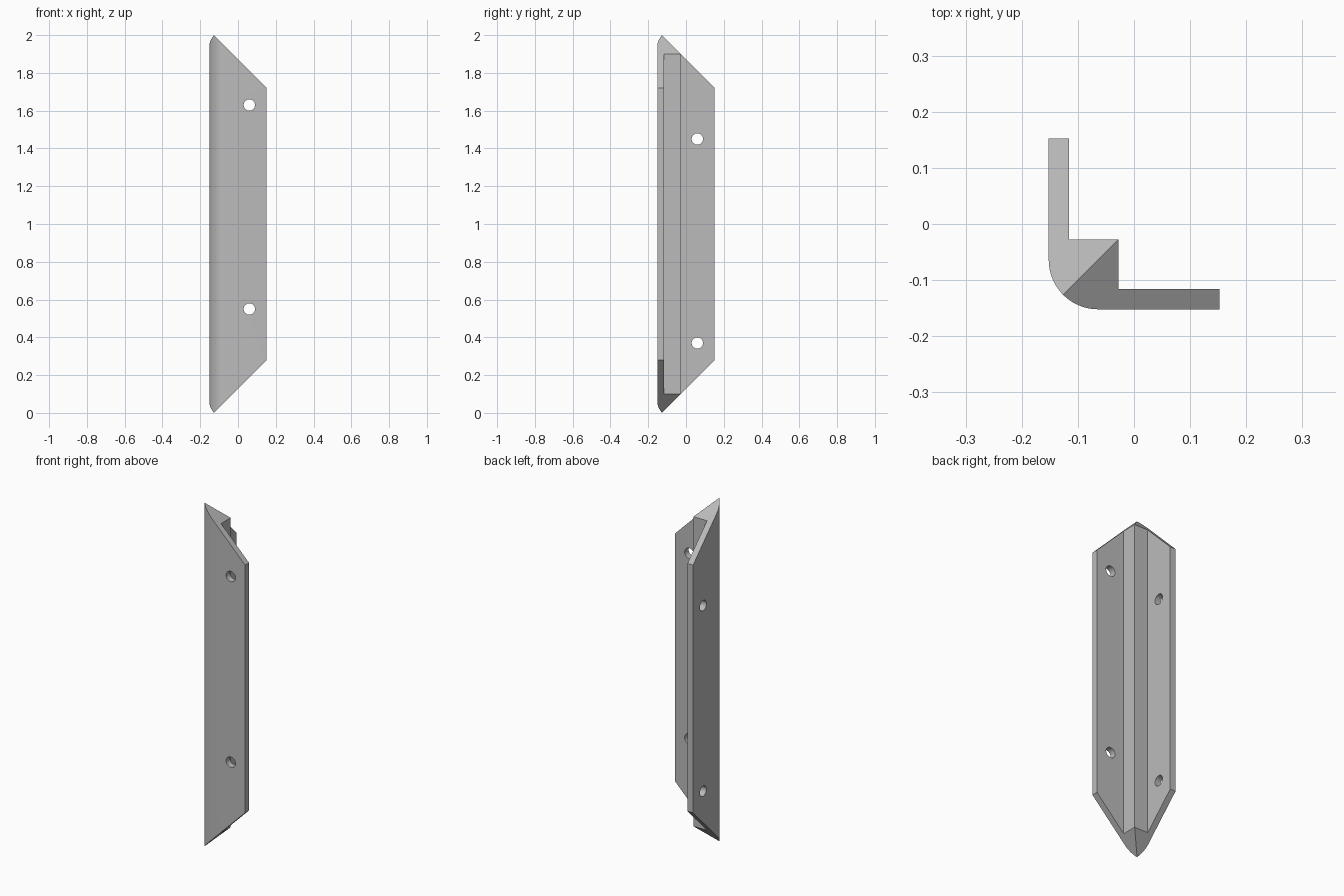
import bpy, bmesh, math

cube = bpy.data.objects.get("Cube")
if cube:
    bpy.data.objects.remove(cube, do_unlink=True)

OUT, EDGE, INNER, CORE = -0.152, 0.152, -0.116, -0.028
RADIUS = 0.088
MITRE = 0.127

grey = bpy.data.materials.new("plain_grey")
grey.use_nodes = True
colour = (0.5, 0.5, 0.5, 1)
grey.diffuse_color = colour
grey.node_tree.nodes["Principled BSDF"].inputs["Base Color"].default_value = colour

# One half of the angle section, from the rounded corner out along a flange
STEPS = 10
centre = OUT + RADIUS
arc = []
for i in range(STEPS + 1):
    a = math.radians(225 + 45 * i / STEPS)
    arc.append((centre + RADIUS * math.cos(a), centre + RADIUS * math.sin(a)))
half = arc + [(EDGE, OUT), (EDGE, INNER), (CORE, INNER), (CORE, CORE)]

# Both halves share the diagonal; each is lofted between its mitred ends
bm = bmesh.new()
for flip in (False, True):
    points = [(y, x) for x, y in reversed(half)] if flip else half
    low = [bm.verts.new((x, y, MITRE + max(x, y))) for x, y in points]
    high = [bm.verts.new((x, y, 2 - MITRE - max(x, y))) for x, y in points]
    bm.faces.new(low[::-1])
    bm.faces.new(high)
    for i in range(len(points)):
        j = (i + 1) % len(points)
        # Leave out the wall inside the diagonal
        if all(abs(points[k][0] - points[k][1]) < 1e-5 for k in (i, j)):
            continue
        bm.faces.new((low[i], low[j], high[j], high[i]))
bmesh.ops.remove_doubles(bm, verts=bm.verts, dist=1e-5)
bmesh.ops.recalc_face_normals(bm, faces=bm.faces)
mesh = bpy.data.meshes.new("corner_bracket")
bm.to_mesh(mesh)
bm.free()
bracket = bpy.data.objects.new("corner_bracket", mesh)
bpy.context.collection.objects.link(bracket)
mesh.materials.append(grey)


def drill(name, location, rotation):
    """Cut a round screw hole through a flange."""
    bpy.ops.mesh.primitive_cylinder_add(vertices=32, radius=0.03, depth=0.12,
                                        location=location, rotation=rotation)
    cutter = bpy.context.object
    cutter.name = name
    cutter.data.materials.append(grey)
    cutter.hide_render = True
    cutter.hide_set(True)
    mod = bracket.modifiers.new(name, 'BOOLEAN')
    mod.operation = 'DIFFERENCE'
    mod.solver = 'EXACT'
    mod.object = cutter


# Screw holes, staggered between the two flanges
wall = (OUT + INNER) / 2
for n, z in enumerate((0.55, 1.63)):
    drill(f"front_hole_cutter_{n}", (0.06, wall, z), (math.pi / 2, 0, 0))
for n, z in enumerate((0.37, 1.45)):
    drill(f"side_hole_cutter_{n}", (wall, 0.06, z), (0, math.pi / 2, 0))

# Apply the holes and remove the cutters
bpy.ops.object.select_all(action='DESELECT')
bpy.context.view_layer.objects.active = bracket
bracket.select_set(True)
for mod in list(bracket.modifiers):
    cutter = mod.object
    bpy.ops.object.modifier_apply(modifier=mod.name)
    bpy.data.objects.remove(cutter, do_unlink=True)
bpy.ops.object.shade_smooth_by_angle(angle=math.radians(30))
